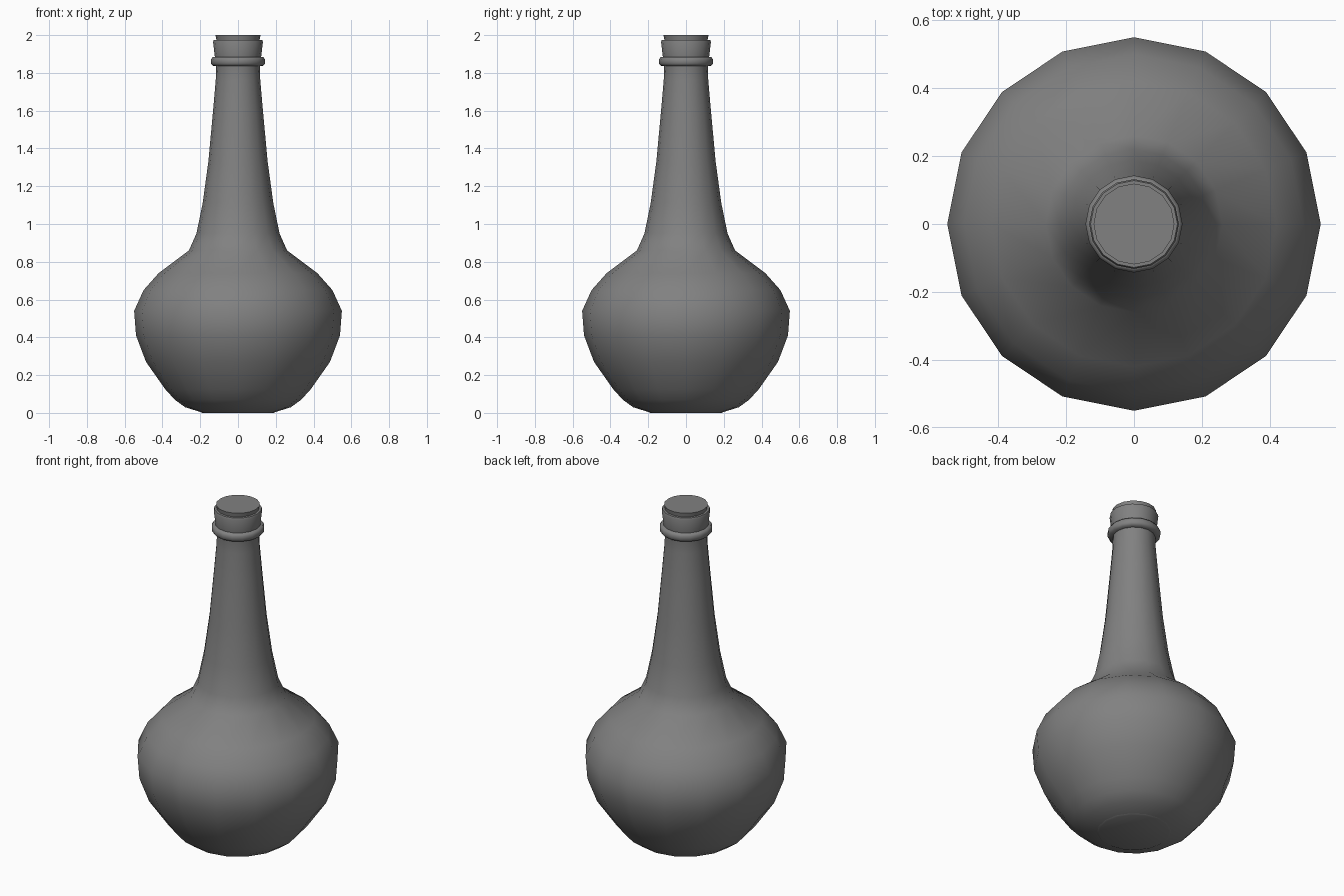
import bpy, bmesh, math

if "Cube" in bpy.data.objects:
    bpy.data.objects.remove(bpy.data.objects["Cube"])

SIDES = 16

# Dark grey for every part
dark = bpy.data.materials.new("dark_grey")
dark.diffuse_color = (0.22, 0.22, 0.22, 1)
dark.use_nodes = True
dark.node_tree.nodes["Principled BSDF"].inputs["Base Color"].default_value = dark.diffuse_color


def lathe(name, profile, cap_bottom=False, cap_top=False, closed=False, angle=40):
    """Revolve (radius, z) points around the z axis."""
    bm = bmesh.new()
    rings = []
    for r, z in profile:
        rings.append([bm.verts.new((r * math.cos(math.tau * i / SIDES),
                                    r * math.sin(math.tau * i / SIDES), z))
                      for i in range(SIDES)])
    pairs = list(zip(rings, rings[1:]))
    if closed:
        pairs.append((rings[-1], rings[0]))
    for a, b in pairs:
        for i in range(SIDES):
            j = (i + 1) % SIDES
            bm.faces.new((a[i], a[j], b[j], b[i]))
    if cap_bottom:
        bm.faces.new(rings[0][::-1])
    if cap_top:
        bm.faces.new(rings[-1])
    bmesh.ops.recalc_face_normals(bm, faces=bm.faces)
    mesh = bpy.data.meshes.new(name)
    bm.to_mesh(mesh)
    bm.free()
    mesh.materials.append(dark)
    obj = bpy.data.objects.new(name, mesh)
    bpy.context.collection.objects.link(obj)
    bpy.ops.object.select_all(action='DESELECT')
    obj.select_set(True)
    bpy.context.view_layer.objects.active = obj
    bpy.ops.object.shade_smooth_by_angle(angle=math.radians(angle))
    return obj


# Round body, shoulder, long tapering neck and flared lip
lathe("bottle_body", [
    (0.20, 0.005), (0.28, 0.03), (0.335, 0.07), (0.385, 0.125), (0.487, 0.27),
    (0.54, 0.41), (0.55, 0.54), (0.50, 0.65), (0.42, 0.74), (0.26, 0.86),
    (0.22, 0.95), (0.187, 1.11), (0.157, 1.33), (0.132, 1.60), (0.118, 1.76),
    (0.115, 1.84), (0.122, 1.88), (0.132, 1.965), (0.128, 1.975),
    (0.112, 1.975), (0.108, 1.95)])

# Base under the body
lathe("bottle_base", [(0.19, 0.0), (0.20, 0.005)], cap_bottom=True, angle=80)

# Raised ring around the neck
lathe("neck_ring", [
    (0.112, 1.836), (0.134, 1.838), (0.143, 1.85), (0.143, 1.871),
    (0.134, 1.884), (0.112, 1.884)], closed=True, angle=60)

# Cork stopper
lathe("cork", [(0.108, 1.94), (0.114, 1.975), (0.119, 2.0)],
      cap_bottom=True, cap_top=True)
